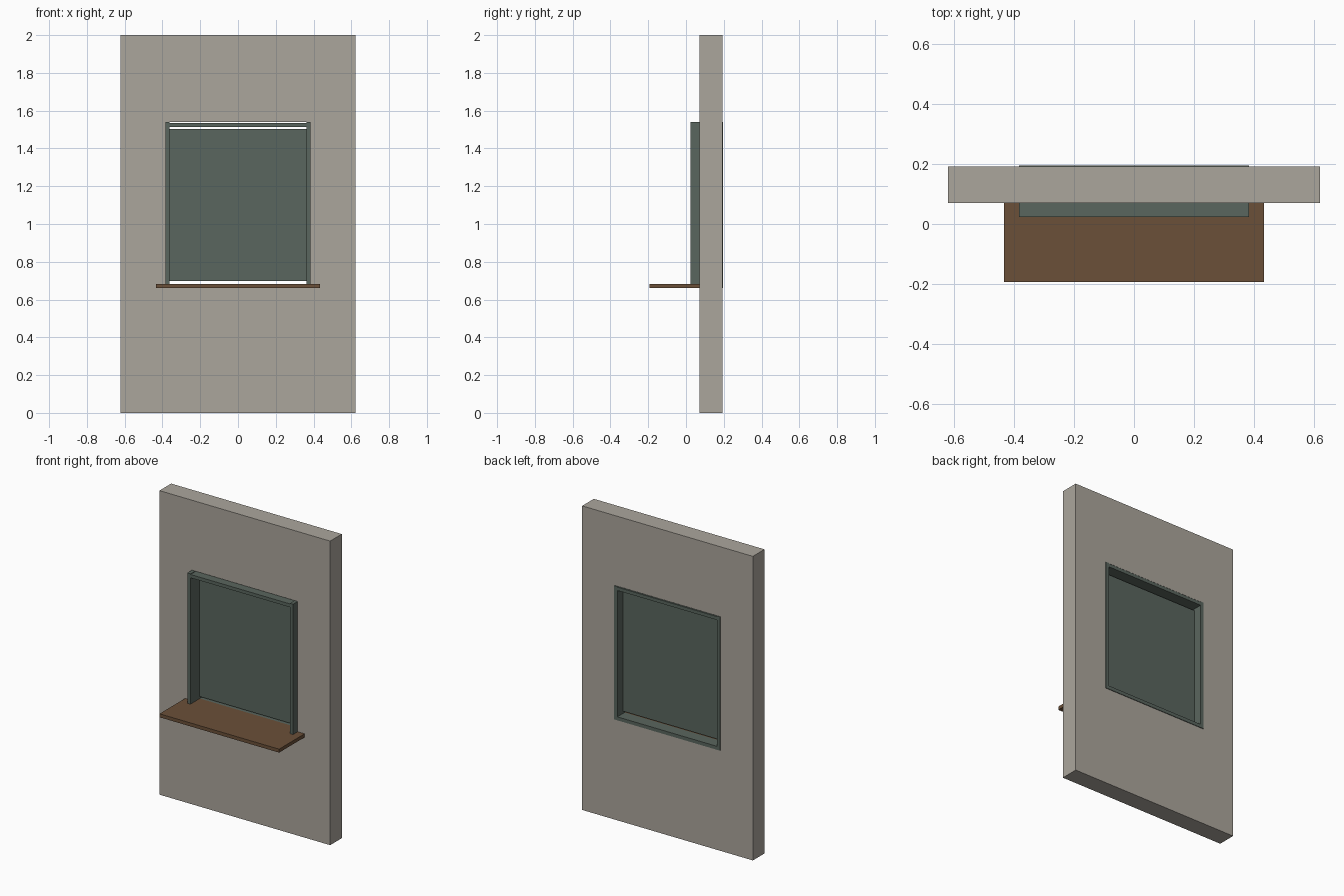
import bpy

if "Cube" in bpy.data.objects:
    bpy.data.objects.remove(bpy.data.objects["Cube"])


def material(name, rgb):
    m = bpy.data.materials.new(name)
    m.diffuse_color = (*rgb, 1.0)
    m.use_nodes = True
    m.node_tree.nodes["Principled BSDF"].inputs["Base Color"].default_value = m.diffuse_color
    return m


STONE = material("warm_grey_plaster", (0.41, 0.38, 0.335))
GREEN = material("dark_green_paint", (0.102, 0.133, 0.112))
WOOD = material("brown_wood", (0.147, 0.080, 0.040))


def box(name, x, y, z, mat):
    """Box from (min, max) ranges on each axis."""
    centre = [(r[0] + r[1]) / 2 for r in (x, y, z)]
    bpy.ops.mesh.primitive_cube_add(size=1, location=centre)
    ob = bpy.context.object
    ob.name = name
    ob.scale = [r[1] - r[0] for r in (x, y, z)]
    bpy.ops.object.transform_apply(location=False, rotation=False, scale=True)
    ob.data.materials.append(mat)
    return ob


W, OPEN, INNER = 0.621, 0.385, 0.362      # wall, opening and inner frame half widths
WALL_Y, FRAME_Y = (0.071, 0.192), (0.023, 0.196)
Z0, Z1 = 0.66, 1.54                       # opening bottom and top

# Wall around the opening
box("wall_below", (-W, W), WALL_Y, (0, Z0), STONE)
box("wall_above", (-W, W), WALL_Y, (Z1, 2.0), STONE)

# Side walls and frame jambs, mirrored
for side, s in (("left", -1), ("right", 1)):
    box("wall_" + side, sorted((s * OPEN, s * W)), WALL_Y, (Z0, Z1), STONE)
    box("jamb_" + side, sorted((s * INNER, s * OPEN)), FRAME_Y, (Z0, Z1), GREEN)

# Frame head and bottom rail
box("frame_head", (-INNER, INNER), FRAME_Y, (1.514, 1.536), GREEN)
box("frame_bottom_rail", (-INNER, INNER), (0.12, 0.196), (Z0, 0.683), GREEN)

# Shutter panel, with small gaps above and below
box("shutter_panel", (-INNER, INNER), (0.118, 0.136), (0.697, 1.503), GREEN)

# Serving shelf running into the opening
box("shelf", (-0.435, 0.435), (-0.194, 0.12), (Z0, 0.683), WOOD)
